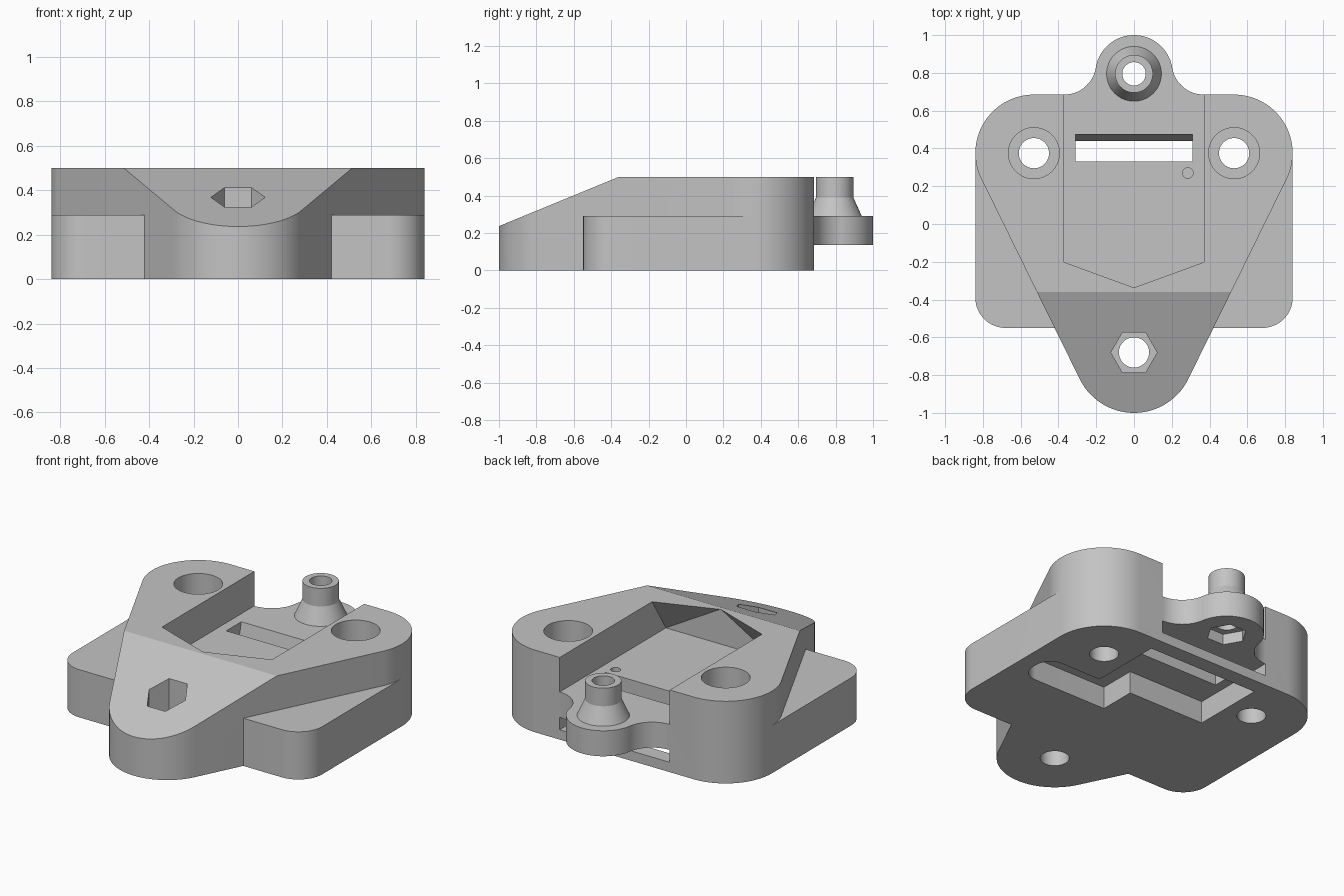
import bpy, bmesh
from math import sin, cos, radians, pi

cube = bpy.data.objects.get("Cube")
if cube:
    bpy.data.objects.remove(cube, do_unlink=True)

grey = bpy.data.materials.new("light_grey")
grey.use_nodes = True
colour = (0.55, 0.55, 0.55, 1)
grey.diffuse_color = colour
grey.node_tree.nodes["Principled BSDF"].inputs["Base Color"].default_value = colour


def finish(name, bm):
    bmesh.ops.recalc_face_normals(bm, faces=bm.faces)
    mesh = bpy.data.meshes.new(name)
    bm.to_mesh(mesh)
    bm.free()
    mesh.materials.append(grey)
    obj = bpy.data.objects.new(name, mesh)
    bpy.context.collection.objects.link(obj)
    return obj


def arc(cx, cy, r, a0, a1, n=16):
    return [(cx + r * cos(radians(a0 + (a1 - a0) * i / n)),
             cy + r * sin(radians(a0 + (a1 - a0) * i / n))) for i in range(n + 1)]


def mirrored(half):
    """Close a right-hand outline with its mirror image."""
    return half + [(-x, y) for x, y in reversed(half) if abs(x) > 1e-5]


def stack(name, rings):
    """Solid from equal-length rings of 3D points."""
    bm = bmesh.new()
    loops = [[bm.verts.new(p) for p in ring] for ring in rings]
    n = len(loops[0])
    for low, high in zip(loops, loops[1:]):
        for i in range(n):
            j = (i + 1) % n
            bm.faces.new((low[i], low[j], high[j], high[i]))
    bm.faces.new(loops[0][::-1])
    bm.faces.new(loops[-1])
    return finish(name, bm)


def prism(name, outline, z0, z1):
    return stack(name, [[(x, y, z) for x, y in outline] for z in (z0, z1)])


def turned(name, cx, cy, profile, n=64):
    return stack(name, [[(cx + r * cos(2 * pi * i / n), cy + r * sin(2 * pi * i / n), z)
                         for i in range(n)] for r, z in profile])


def box(name, x0, x1, y0, y1, z0, z1):
    return prism(name, [(x0, y0), (x1, y0), (x1, y1), (x0, y1)], z0, z1)


def hull(name, points):
    bm = bmesh.new()
    for p in points:
        bm.verts.new(p)
    bmesh.ops.convex_hull(bm, input=bm.verts)
    bmesh.ops.dissolve_limit(bm, angle_limit=0.01, verts=bm.verts, edges=bm.edges)
    return finish(name, bm)


def combine(target, tool, operation):
    tool.hide_render = True
    mod = target.modifiers.new(operation, 'BOOLEAN')
    mod.operation, mod.solver, mod.object = operation, 'EXACT', tool
    bpy.context.view_layer.objects.active = target
    bpy.ops.object.modifier_apply(modifier=mod.name)
    bpy.data.objects.remove(tool, do_unlink=True)


# Tall rounded triangle, joined to the low base plate
tilt = -26.2
body = prism("mount_body", mirrored(
    arc(0, -0.68, 0.32, -90, tilt, 24) + arc(0.53, 0.375, 0.31, tilt, 0, 8)
    + arc(0.53, 0.375, 0.31, 0, 90, 24)), 0, 0.5)
plate = prism("base_plate", mirrored(
    arc(0.68, -0.39, 0.16, -90, 0) + [(0.84, 0.375), (0.53, 0.45)]), 0, 0.29)
combine(body, plate, 'UNION')

# Sloping nose
combine(body, hull("nose_cut", [(x, y, z) for x in (-1, 1) for y, z in
                                ((-1.1, 0.196), (-0.117, 0.6), (-1.1, 0.6))]), 'DIFFERENCE')

# Top pocket, undercut at its pointed front end
w = 0.37
pocket = [(x, y, 0.29) for x in (-w, w) for y in (-0.335, 0.8)]
pocket += [(x, y, 0.503) for x in (-w, w) for y in (-0.2, 0.8)] + [(0, -0.335, 0.503)]
combine(body, hull("pocket_cut", pocket), 'DIFFERENCE')

# Underside chamber, rear slot and side channel
combine(body, box("chamber_cut", -w, w, 0.14, 0.59, -0.1, 0.135), 'DIFFERENCE')
combine(body, box("rear_slot_cut", -w, w, 0.3, 0.8, 0.06, 0.135), 'DIFFERENCE')
channel = [(0.145, 0.2), (0.145, -0.085)] + arc(0.64, 0.015, 0.1, -90, 0) \
    + arc(0.64, 0.045, 0.1, 0, 90) + [(0.36, 0.145), (0.36, 0.2)]
combine(body, prism("channel_cut", channel, -0.1, 0.135), 'DIFFERENCE')

# Window through the pocket floor with a leaning rear wall
window = [(x, y, z) for x in (-0.31, 0.31) for y, z in
          ((0.33, 0.1), (0.33, 0.35), (0.432, 0.1), (0.488, 0.35))]
combine(body, hull("window_cut", window), 'DIFFERENCE')
combine(body, turned("pin_hole_cut", 0.285, 0.27, [(0.028, 0.22), (0.028, 0.35)], 24), 'DIFFERENCE')

# Rear tab with filleted neck, and its boss
tab_angle = 10
tab = prism("rear_tab", mirrored(
    [(0.3, 0.6), (w, 0.685)] + arc(w, 0.855, 0.17, -90, -170.8)
    + arc(0, 0.795, 0.205, tab_angle, 90, 24)), 0.135, 0.29)
combine(body, tab, 'UNION')
boss = turned("rear_boss", 0, 0.795, [(0.145, 0.2), (0.145, 0.29), (0.1, 0.39), (0.1, 0.5)])
combine(body, boss, 'UNION')

# Bolt holes and nut recesses
for side in (-1, 1):
    bolt = turned("bolt_cut", side * 0.53, 0.375,
                  [(0.08, -0.1), (0.08, 0.2), (0.135, 0.2), (0.135, 0.6)])
    combine(body, bolt, 'DIFFERENCE')
combine(body, turned("nose_nut_cut", 0, -0.68, [(0.122, 0.14), (0.122, 0.6)], 6), 'DIFFERENCE')
combine(body, turned("nose_hole_cut", 0, -0.68, [(0.08, -0.1), (0.08, 0.6)]), 'DIFFERENCE')
combine(body, turned("tab_nut_cut", 0, 0.795, [(0.112, 0.1), (0.112, 0.2)], 6), 'DIFFERENCE')
combine(body, turned("tab_hole_cut", 0, 0.795, [(0.062, 0.1), (0.062, 0.6)]), 'DIFFERENCE')

# Smooth curves, crisp edges
bpy.ops.object.select_all(action='DESELECT')
body.select_set(True)
bpy.context.view_layer.objects.active = body
bpy.ops.object.shade_smooth_by_angle(angle=radians(20))
